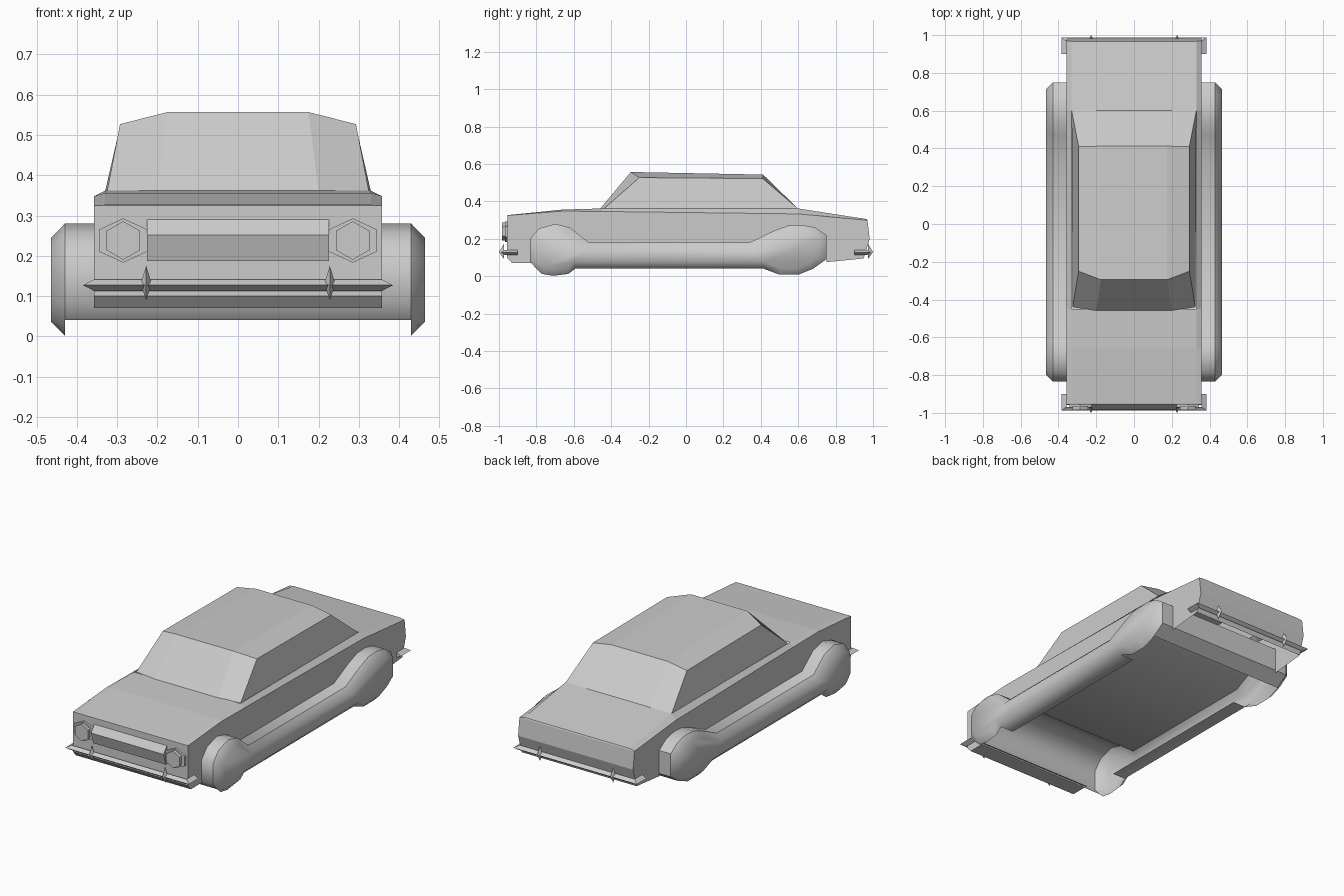
import bpy, bmesh, math

if "Cube" in bpy.data.objects:
    bpy.data.objects.remove(bpy.data.objects["Cube"])


def finish(name, bm, smooth=None):
    bmesh.ops.remove_doubles(bm, verts=bm.verts, dist=0.0005)
    bmesh.ops.recalc_face_normals(bm, faces=bm.faces)
    me = bpy.data.meshes.new(name)
    bm.to_mesh(me)
    bm.free()
    ob = bpy.data.objects.new(name, me)
    bpy.context.collection.objects.link(ob)
    if smooth:
        me.shade_smooth()
        me.set_sharp_from_angle(angle=math.radians(smooth))
    return ob


def loft(bm, rows):
    """Quads between neighbouring rows of points."""
    vs = [[bm.verts.new(p) for p in r] for r in rows]
    for a, b in zip(vs, vs[1:]):
        for i in range(len(a) - 1):
            bm.faces.new((a[i], a[i + 1], b[i + 1], b[i]))


def poly(bm, pts):
    return bm.faces.new([bm.verts.new(p) for p in pts])


def across(bm, profile, half):
    """Stretch a (y, z) profile across the car."""
    loft(bm, [[(-half, y, z), (half, y, z)] for y, z in profile])


# Side outlines (y, z): wheel arches + rocker top, then wheel bottoms + rocker bottom
arch = [(-.80, .04), (-.835, .08), (-.835, .20), (-.785, .255), (-.70, .28),
        (-.62, .26), (-.52, .18), (.34, .18), (.47, .243), (.55, .272),
        (.62, .275), (.69, .26), (.75, .22), (.75, .09), (.68, .04)]
under = [(.60, .008), (.50, .008), (.41, .042), (-.59, .042),
         (-.63, .012), (-.71, .002), (-.77, .012)]

# Underbody arches running across the whole car, open below
bm = bmesh.new()
across(bm, arch, .43)
finish("underbody_arches", bm, 50)

# Side pods: chamfered wheel and rocker covers
for s, side in ((-1, "left"), (1, "right")):
    bm = bmesh.new()
    f = poly(bm, [(s * .43, y, z) for y, z in arch + under])
    bm.normal_update()
    if f.normal.x * s < 0:
        f.normal_flip()
    bmesh.ops.inset_region(bm, faces=[f], thickness=.035, depth=.035,
                           use_even_offset=True, use_boundary=True)
    loft(bm, [[(s * .35, y, .042), (s * .43, y, .042)] for y in (-.59, .41)])
    finish(side + "_wheel_and_rocker_cover", bm, 50)

# Lower body
crease = [(-.955, .325), (-.66, .348), (-.45, .346), (.60, .333), (.97, .299)]
top = [(-.950, .327), (-.66, .356), (-.45, .362), (.60, .362), (.967, .305)]
nose = [(-.957, .10), (-.93, .07), (-.82, .07)]
tail = [(.982, .20), (.95, .095), (.75, .075)]
W = .358
bm = bmesh.new()
for s in (-1, 1):
    # flank cut around the arches, and the sloping shoulder
    outline = crease + tail + arch[-3:0:-1] + nose[::-1]
    poly(bm, [(s * W, y, z) for y, z in outline])
    loft(bm, [[(s * W, *c), (s * .33, *t)] for c, t in zip(crease, top)])
across(bm, top[:3], .33)                      # hood
across(bm, top[3:], .33)                      # boot lid
across(bm, [crease[0]] + nose, W)             # nose panel
across(bm, [crease[-1]] + tail[:2], W)        # tail panel
for t, c in ((top[0], crease[0]), (top[-1], crease[-1])):
    loft(bm, [[(-.33, *t), (.33, *t)], [(-W, *c), (W, *c)]])
finish("body", bm)

# Cabin: windscreen, crowned roof, rear window
bm = bmesh.new()


def row(xe, ye, ze, xc, yc, zc):
    return [(-xe, ye, ze), (-xc, yc, zc), (xc, yc, zc), (xe, ye, ze)]


rows = [row(.325, -.44, .36, .20, -.46, .36),
        row(.293, -.25, .527, .175, -.295, .557),
        row(.293, .41, .522, .175, .412, .543),
        row(.33, .60, .36, .20, .60, .36)]
loft(bm, rows)
for i in (0, 3):
    poly(bm, [r[i] for r in rows])
finish("cabin", bm)

# Grille wedge
bm = bmesh.new()
g = [(-.955, .29), (-.985, .252), (-.965, .187), (-.955, .187)]
across(bm, g, .226)
for s in (-1, 1):
    poly(bm, [(s * .226, y, z) for y, z in g])
finish("grille", bm)

# Hexagonal headlights with six-sided surrounds
for s, side in ((-1, "left"), (1, "right")):
    bm = bmesh.new()

    def hexa(r, y, k=1):
        return [(s * .285 + k * r * math.sin(i * math.pi / 3), y,
                 .238 + r * math.cos(i * math.pi / 3)) for i in range(7)]

    loft(bm, [hexa(.055, -.955, 1.25), hexa(.055, -.967, 1.25),
              hexa(.048, -.967), hexa(.048, -.985)])
    poly(bm, hexa(.048, -.985)[:6])
    finish(side + "_headlight", bm)

# Wrap-round bumpers with diamond overriders
for d, end in ((-1, "front"), (1, "rear")):
    bm = bmesh.new()

    def rail(x, y, z):
        return [(-x, d * .90, z), (-x, d * y, z), (x, d * y, z), (x, d * .90, z)]

    rails = [rail(.358, .968, .127 + dz) for dz in (.014, 0, -.014)]
    rails[1] = rail(.385, .988, .127)
    loft(bm, rails)
    loft(bm, [rails[0], rails[2]])
    for i in (0, 3):
        poly(bm, [r[i] for r in rails])
    finish(end + "_bumper", bm)

    bm = bmesh.new()
    for x in (-.228, .228):
        tip = (x, d * 1.0, .130)
        ring = [(x, d * .972, .175), (x + .014, d * .972, .13),
                (x, d * .972, .09), (x - .014, d * .972, .13)]
        for i in range(4):
            poly(bm, [ring[i], ring[(i + 1) % 4], tip])
        poly(bm, ring)
    finish(end + "_overriders", bm)
